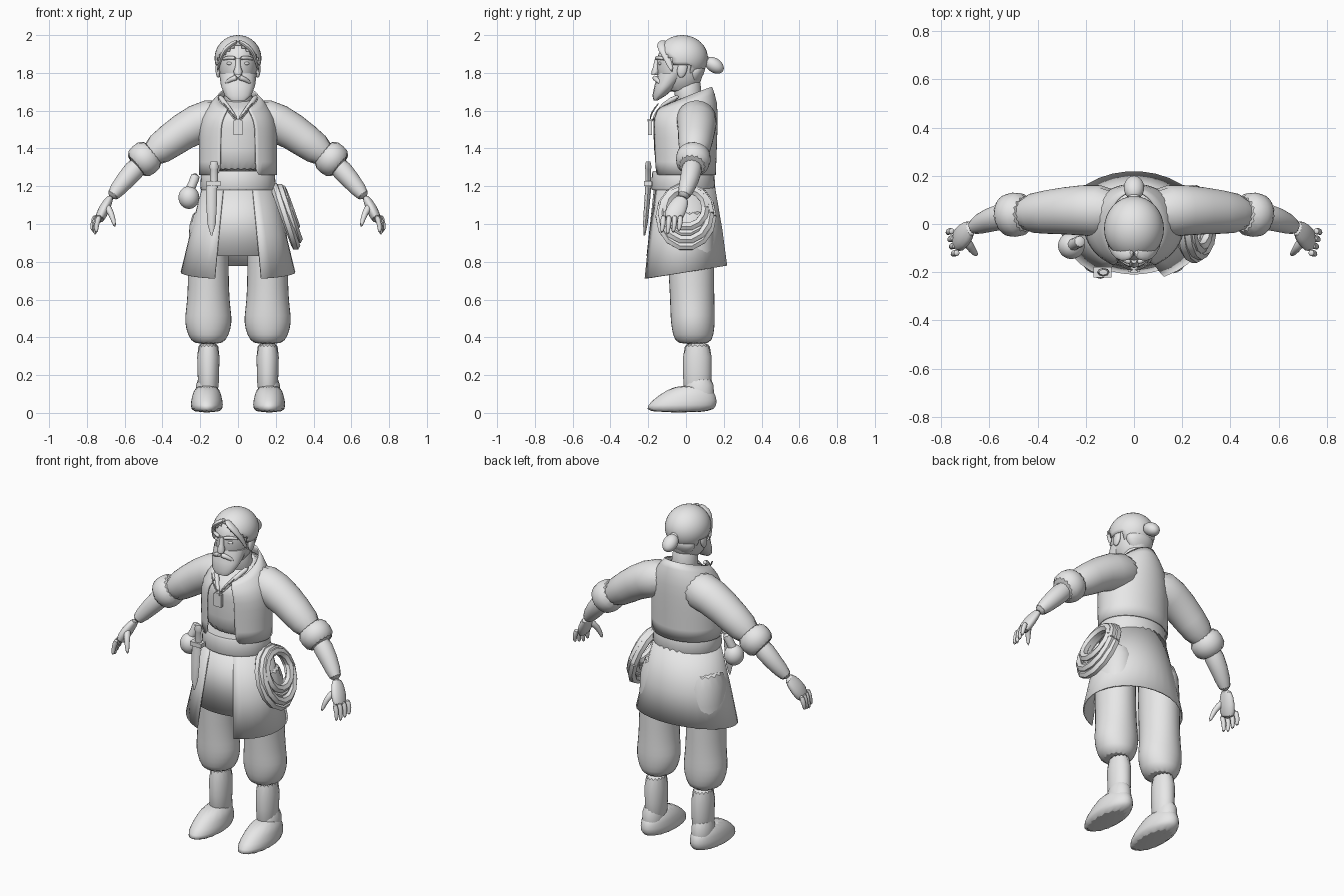
import bpy, bmesh, math
from mathutils import Vector, Euler

start_cube = bpy.data.objects.get("Cube")
if start_cube:
    bpy.data.objects.remove(start_cube)

clay = bpy.data.materials.new("plain_grey")
clay.use_nodes = True
grey = (.8, .8, .8, 1)
clay.diffuse_color = grey
clay.node_tree.nodes["Principled BSDF"].inputs["Base Color"].default_value = grey

UP = Vector((0, 0, 1))
FRONT_TO_BACK = Vector((0, 1, 0))
ACROSS = Vector((1, 0, 0))


def finish(name, bm, mirror=False, subdivide=False, thickness=0):
    """Turn a bmesh into a finished, shaded object."""
    bmesh.ops.recalc_face_normals(bm, faces=bm.faces)
    mesh = bpy.data.meshes.new(name)
    bm.to_mesh(mesh)
    bm.free()
    mesh.materials.append(clay)
    part = bpy.data.objects.new(name, mesh)
    bpy.context.collection.objects.link(part)
    if mirror:
        part.modifiers.new("mirror", 'MIRROR').use_mirror_merge = False
    if subdivide:
        smooth = part.modifiers.new("smooth", 'SUBSURF')
        smooth.levels = smooth.render_levels = 1
    if thickness:
        shell = part.modifiers.new("thickness", 'SOLIDIFY')
        shell.thickness, shell.offset = thickness, 0
    bpy.ops.object.select_all(action='DESELECT')
    part.select_set(True)
    bpy.context.view_layer.objects.active = part
    bpy.ops.object.shade_smooth_by_angle(angle=math.radians(50))


def skin(name, rings, sides=16, axis=None, across=FRONT_TO_BACK, arc=None, warp=None,
         subdivide=True, **options):
    """Skin elliptical rings (centre, depth, width); an arc leaves the wall open."""
    bm = bmesh.new()
    centres = [Vector(centre) for centre, depth, width in rings]
    first, last = arc or (0, math.tau)
    rows = []
    for i, (centre, depth, width) in enumerate(rings):
        ahead, behind = centres[min(i + 1, len(rings) - 1)], centres[max(i - 1, 0)]
        along = axis or (ahead - behind).normalized()
        u = (across - along * across.dot(along)).normalized()
        v = u.cross(along)
        row = []
        for k in range(sides):
            angle = first + (last - first) * k / (sides - 1 if arc else sides)
            co = centres[i] - u * math.cos(angle) * depth + v * math.sin(angle) * width
            row.append(bm.verts.new(warp(co) if warp else co))
        rows.append(row)
    for low, high in zip(rows, rows[1:]):
        for k in range(sides - 1 if arc else sides):
            following = (k + 1) % sides
            bm.faces.new((low[k], low[following], high[following], high[k]))
    if not arc:
        bm.faces.new(rows[0])
        bm.faces.new(rows[-1])
    finish(name, bm, subdivide=subdivide, **options)


def stack(name, x, y, sections, lean=0, **options):
    """Level sections (height, depth, width) whose centres may lean backwards."""
    base = sections[0][0]
    rings = [((x, y + lean * (z - base), z), depth, width) for z, depth, width in sections]
    skin(name, rings, axis=UP, **options)


def limb(name, path, start, end, bulge=0, flat=1, **options):
    """A tapering tube along a path, optionally fuller in the middle or flattened."""
    rings = []
    for i, point in enumerate(path):
        t = i / (len(path) - 1)
        radius = start + (end - start) * t + bulge * math.sin(math.pi * t)
        rings.append((point, radius, radius * flat))
    skin(name, rings, **options)


def ball(name, centre, size, tilt=0, bare=None, **options):
    """An ellipsoid, with the faces named by the bare rule left off."""
    bm = bmesh.new()
    bmesh.ops.create_uvsphere(bm, u_segments=32, v_segments=20, radius=1)
    turn = Euler((tilt, 0, 0)).to_matrix()
    for vert in bm.verts:
        vert.co = turn @ (vert.co * Vector(size)) + Vector(centre)
    if bare:
        gone = [face for face in bm.faces if bare(face.calc_center_median())]
        bmesh.ops.delete(bm, geom=gone, context='FACES')
    finish(name, bm, **options)


def block(name, centre, size):
    bm = bmesh.new()
    bmesh.ops.create_cube(bm, size=1)
    for vert in bm.verts:
        vert.co = vert.co * Vector(size) + Vector(centre)
    finish(name, bm)


# Boots and baggy trousers
stack("boot_foot", .165, -.04, [(0, .18, .08), (.04, .19, .09), (.09, .16, .08), (.15, .09, .06)],
      lean=.5, mirror=True)
stack("boot_heel", .165, .07, [(0, .08, .06), (.1, .08, .06), (.2, .08, .06)], mirror=True)
stack("boot_shaft", .157, .06, [(.08, .08, .06), (.2, .075, .055), (.4, .085, .07)], mirror=True)
stack("trouser_leg", .157, .04, [(.36, .09, .08), (.41, .11, .11), (.48, .12, .13), (.55, .12, .12),
                                (.65, .12, .11), (.9, .13, .11), (1.1, .13, .1)],
      lean=-.03, mirror=True)


# Tunic: a shirt under an open vest, with the neckline rising to the back
def neckline(co):
    lift = max(0, (co.z - 1.5) / .16)
    return co + UP * lift * .4 * (co.y + .03)


def torso(name, grow, **options):
    outline = [(1.26, .16, .2), (1.4, .165, .2), (1.52, .17, .2), (1.6, .17, .17), (1.66, .14, .1)]
    sections = [(z, depth + grow, width + grow) for z, depth, width in outline]
    stack(name, 0, -.01, sections, sides=28, warp=neckline, **options)


opening = .46
torso("tunic_shirt", -.005)
torso("tunic_vest", .005, arc=(opening, math.tau - opening), thickness=.008)
limb("collar_band", [(.1, -.03, 1.68), (.07, -.12, 1.64), (0, -.18, 1.54)], .016, .014,
     sides=8, mirror=True)

# Arms, rolled cuffs and hands
limb("sleeve", [(.06, .05, 1.57), (.22, .06, 1.54), (.36, .05, 1.44), (.48, .04, 1.35)], .12, .08,
     mirror=True)
limb("rolled_cuff", [(.44, .04, 1.39), (.5, .04, 1.34), (.55, .03, 1.3)], .09, .085, bulge=.01,
     mirror=True)
wrist = (.68, -.02, 1.13)
limb("forearm", [(.5, .04, 1.34), (.6, .02, 1.23), wrist], .065, .036, mirror=True)
limb("palm", [(.67, -.01, 1.15), (.71, -.05, 1.08), (.74, -.08, 1.01)], .035, .05, bulge=.015,
     flat=.55, mirror=True)
for i, finger in enumerate(("index", "middle", "ring", "little")):
    y, knuckle = .03 * i - .12, .73 + .007 * i
    limb(finger + "_finger", [(knuckle, y, 1.05), (knuckle + .02, y, 1), (knuckle + .02, y - .01, .94 + .01 * abs(i - 1))],
         .018, .01, sides=8, mirror=True)
limb("thumb", [(.7, -.06, 1.1), (.67, -.11, 1.06), (.65, -.13, .98)], .025, .01, sides=8, mirror=True)

# Belt, open skirt and the apron panel beneath it
stack("belt", 0, -.015, [(1.18, .165, .195), (1.19, .17, .2), (1.27, .165, .195), (1.28, .16, .19)],
      sides=28, subdivide=False)


def dip_at_front(co):
    return co + UP * (1.2 - co.z) * .35 * co.y


flare = [(.745, .225, .3), (.95, .2, .25), (1.2, .16, .185)]
stack("skirt", 0, -.01, flare, sides=28, arc=(.42, math.tau - .42), warp=dip_at_front,
      subdivide=False, thickness=.008)
stack("apron_panel", 0, -.01, [(.83, .195, .26), (1.2, .155, .18)], arc=(-.55, .55),
      subdivide=False, thickness=.008)

# Coiled rope hanging at the left hip, following the slope of the skirt
for i in range(4):
    turns = [math.tau * k / 14 for k in range(15)]
    depth, height = .14 - .012 * i, .16 - .02 * i
    outward = .25 + .02 * (i % 2)
    coil = [(outward - height * math.sin(a) * .36, depth * math.cos(a),
             1.04 + .015 * i + height * math.sin(a)) for a in turns]
    limb("rope_coil", coil, .024, .024, sides=6, across=ACROSS, subdivide=False)

# Pouch and sheathed knife at the right hip
ball("pouch", (-.26, -.09, 1.14), (.055, .055, .06))
limb("pouch_neck", [(-.26, -.09, 1.17), (-.24, -.08, 1.21), (-.22, -.07, 1.27)], .035, .035,
     bulge=-.015, sides=10)
stack("knife_sheath", -.14, -.22, [(.94, .004, .004), (1, .012, .022), (1.1, .015, .028), (1.2, .016, .03)],
      lean=.08, sides=8, subdivide=False)
stack("knife_handle", -.127, -.2, [(1.19, .015, .022), (1.29, .015, .02), (1.3, .018, .026), (1.33, .012, .018)],
      sides=8, subdivide=False)
block("knife_strap", (-.13, -.2, 1.215), (.075, .045, .025))

# Pendant on its cord
limb("pendant_cord", [(.08, -.14, 1.645), (.04, -.185, 1.59), (0, -.19, 1.55)], .005, .005,
     sides=6, mirror=True)
block("pendant", (0, -.19, 1.51), (.05, .02, .075))
block("pendant_cap", (0, -.19, 1.55), (.03, .026, .014))

# Neck, head and face
stack("neck", 0, .02, [(1.6, .08, .09), (1.7, .07, .07), (1.8, .08, .07)], lean=-.1)
stack("head", 0, -.03, [(1.69, .08, .06), (1.77, .12, .095), (1.82, .125, .103), (1.87, .13, .105),
                       (1.93, .11, .1), (1.97, .06, .06)])
stack("beard", 0, -.16, [(1.655, .012, .04), (1.68, .035, .07), (1.73, .06, .09), (1.8, .09, .1)],
      lean=.7, subdivide=False)
limb("moustache", [(0, -.168, 1.775), (.035, -.16, 1.77), (.07, -.13, 1.74)], .018, .01,
     sides=8, mirror=True)
stack("nose", 0, -.165, [(1.79, .018, .02), (1.81, .02, .024), (1.83, .016, .015), (1.88, .012, .012)],
      lean=.15, sides=8, subdivide=False)
limb("brow", [(.01, -.16, 1.875), (.045, -.15, 1.885), (.085, -.11, 1.87)], .012, .01,
     sides=8, mirror=True)
ball("eye", (.042, -.137, 1.85), (.018, .01, .009), mirror=True)
ball("ear", (.105, -.02, 1.82), (.014, .026, .046), tilt=-.2, mirror=True)


# Swept hair with a parted hairline, side locks and a tied bun
def below_hairline(c):
    sides_and_nape = c.z < (1.85 if c.y < .02 else 1.785)
    return sides_and_nape or (c.y < -.06 and c.z < 1.955 - .7 * abs(c.x))


ball("hair_cap", (0, -.02, 1.878), (.12, .132, .118), bare=below_hairline, thickness=.008)
limb("side_lock", [(0, -.115, 1.97), (.05, -.138, 1.945), (.09, -.108, 1.9), (.11, -.07, 1.8)],
     .025, .01, bulge=.01, flat=.5, sides=8, mirror=True)
stack("nape_hair", 0, .045, [(1.74, .02, .05), (1.79, .05, .09), (1.85, .07, .1)])
ball("hair_tie", (0, .108, 1.865), (.026, .02, .026))
ball("hair_bun", (0, .15, 1.84), (.042, .055, .038), tilt=-.6)
